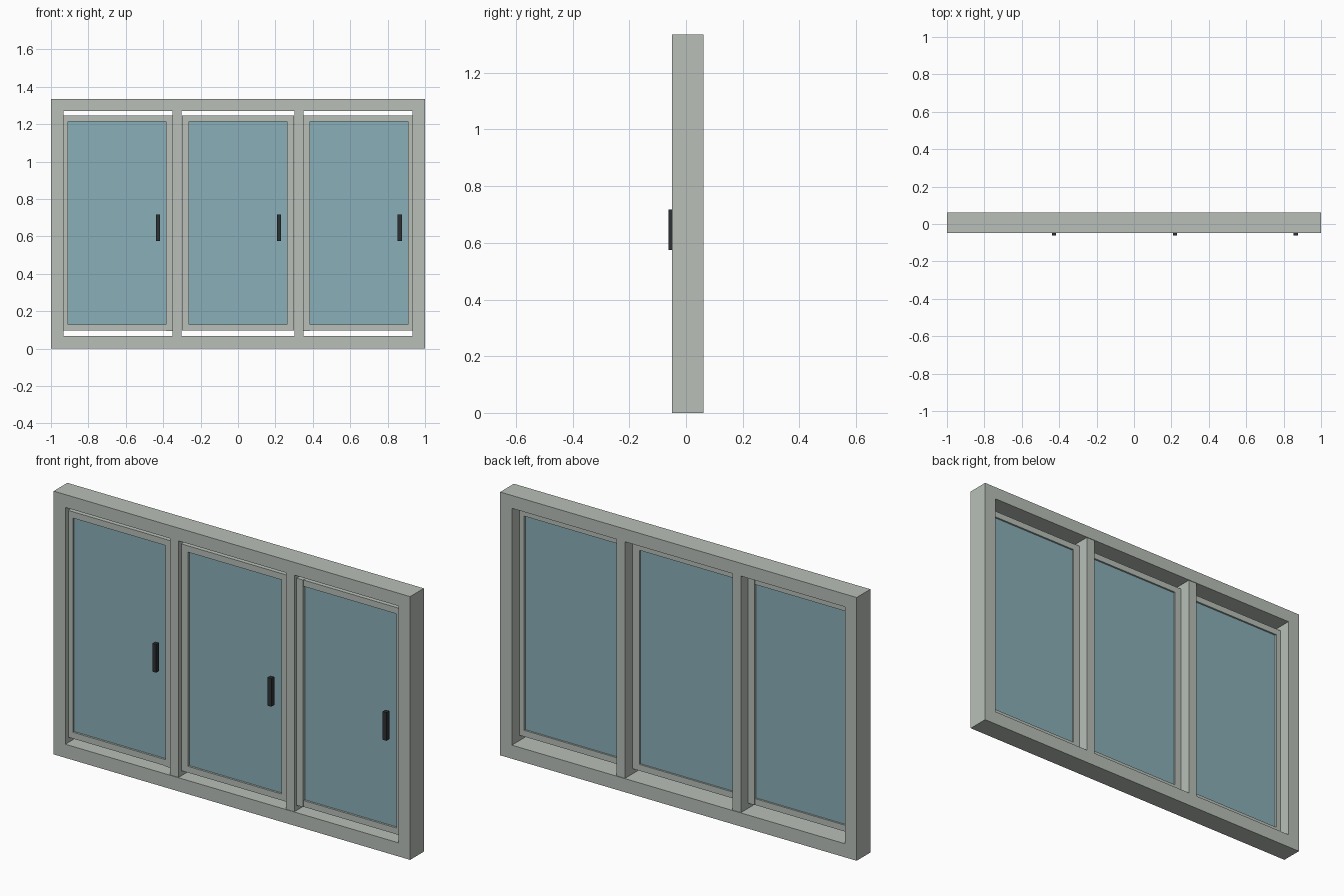
import bpy, bmesh

if "Cube" in bpy.data.objects:
    bpy.data.objects.remove(bpy.data.objects["Cube"])


def material(name, rgb):
    m = bpy.data.materials.new(name)
    m.diffuse_color = (*rgb, 1)
    m.use_nodes = True
    m.node_tree.nodes["Principled BSDF"].inputs["Base Color"].default_value = m.diffuse_color
    return m


FRAME = material("grey_frame", (0.479, 0.521, 0.479))
GLASS = material("blue_glass", (0.254, 0.429, 0.479))
DARK = material("dark_handle", (0.026, 0.031, 0.034))


def finish(name, bm, mat):
    bmesh.ops.recalc_face_normals(bm, faces=bm.faces)
    me = bpy.data.meshes.new(name)
    bm.to_mesh(me)
    bm.free()
    me.materials.append(mat)
    ob = bpy.data.objects.new(name, me)
    bpy.context.collection.objects.link(ob)
    return ob


def box(name, x, y, z, mat):
    """Box from (min, max) ranges."""
    bm = bmesh.new()
    bmesh.ops.create_cube(bm, size=1)
    for v in bm.verts:
        v.co = [r[0] if c < 0 else r[1] for c, r in zip(v.co, (x, y, z))]
    return finish(name, bm, mat)


def ring(name, x, y, z, stile, rail, mat):
    """Rectangular frame as one mesh with an open middle."""
    bm = bmesh.new()

    def loop(dx, dz, yy):
        a, b, c, d = x[0] + dx, x[1] - dx, z[0] + dz, z[1] - dz
        return [bm.verts.new((px, yy, pz)) for px, pz in ((a, c), (b, c), (b, d), (a, d))]

    loops = [loop(0, 0, y[0]), loop(stile, rail, y[0]),
             loop(stile, rail, y[1]), loop(0, 0, y[1])]
    for i in range(4):
        p, q = loops[i], loops[(i + 1) % 4]
        for k in range(4):
            n = (k + 1) % 4
            bm.faces.new((p[k], p[n], q[n], q[k]))
    return finish(name, bm, mat)


# Outer frame
Y = (-0.049, 0.061)
H = 1.335
IN = 0.934
box("left_jamb", (-1, -IN), Y, (0, H), FRAME)
box("right_jamb", (IN, 1), Y, (0, H), FRAME)
box("sill", (-IN, IN), Y, (0, 0.069), FRAME)
box("head", (-IN, IN), Y, (1.27, H), FRAME)

# Mullions between the three bays, with a cover strip on the outer sashes
for side, s in (("left", -1), ("right", 1)):
    c = s * 0.325
    box(side + "_mullion", (c - 0.024, c + 0.024), (-0.046, 0.058), (0.069, 1.27), FRAME)
    box(side + "_cover_strip", sorted((s * 0.345, s * 0.386)), (-0.029, 0.001),
        (0.095, 1.247), FRAME)

# Sashes with glass and pull handles
for side, c in (("left", -0.646), ("middle", 0), ("right", 0.646)):
    ring(side + "_sash", (c - 0.3, c + 0.3), (-0.026, 0), (0.096, 1.246), 0.038, 0.032, FRAME)
    box(side + "_glass", (c - 0.263, c + 0.263), (-0.016, -0.009), (0.127, 1.215), GLASS)
    h = c + 0.219
    box(side + "_handle", (h - 0.011, h + 0.011), (-0.061, -0.038), (0.575, 0.718), DARK)
